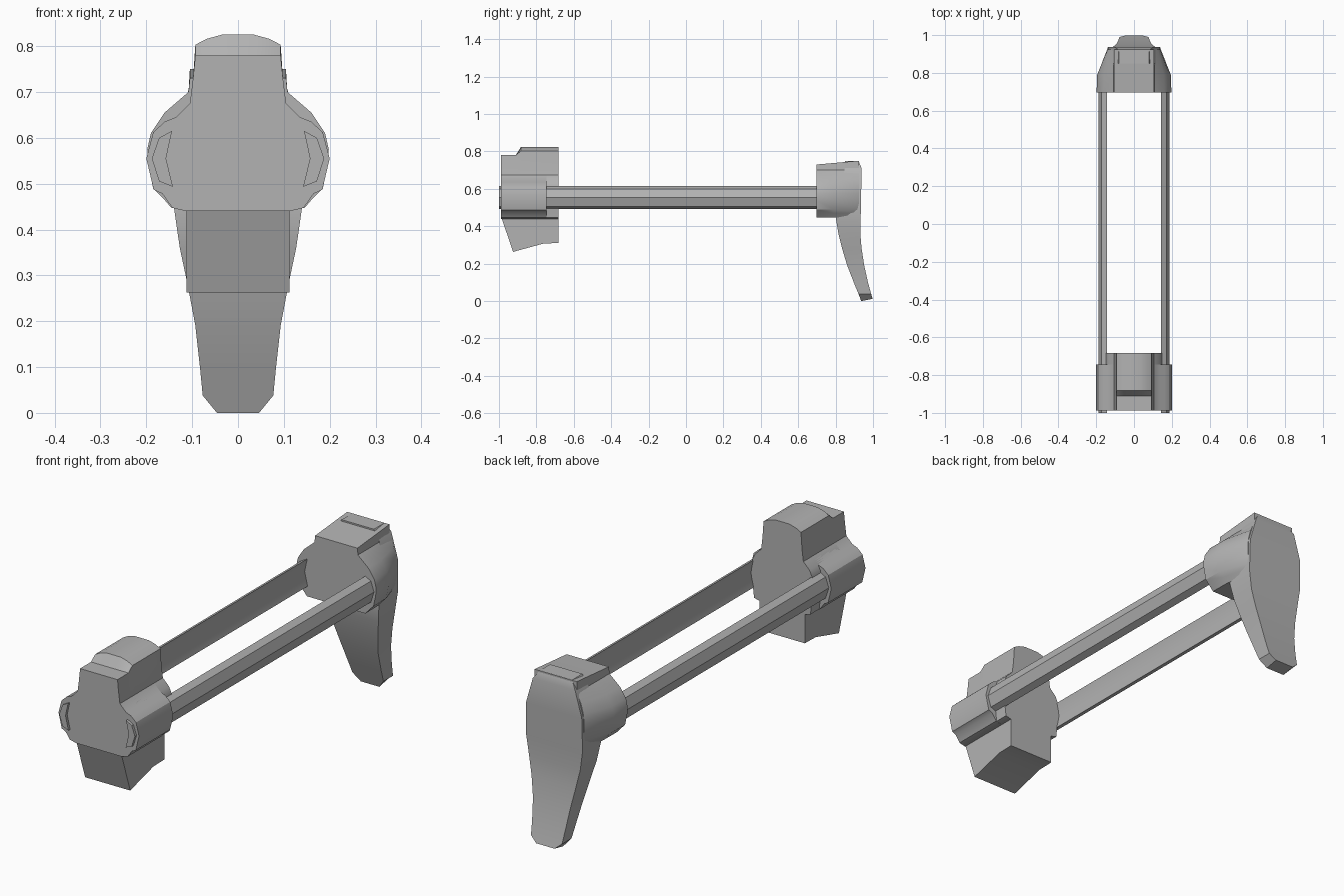
import bpy, bmesh, math

grey = bpy.data.materials.new("mid grey")
grey.diffuse_color = (0.45, 0.45, 0.45, 1)


def loft(name, rings, smooth=30):
    """Skin a list of equal-length point rings and cap both ends."""
    bm = bmesh.new()
    rows = [[bm.verts.new(p) for p in r] for r in rings]
    n = len(rows[0])
    for a, b in zip(rows, rows[1:]):
        for i in range(n):
            j = (i + 1) % n
            bm.faces.new((a[i], a[j], b[j], b[i]))
    bm.faces.new(rows[0])
    bm.faces.new(rows[-1])
    bmesh.ops.recalc_face_normals(bm, faces=bm.faces)
    mesh = bpy.data.meshes.new(name)
    bm.to_mesh(mesh)
    bm.free()
    mesh.materials.append(grey)
    ob = bpy.data.objects.new(name, mesh)
    bpy.context.collection.objects.link(ob)
    bpy.context.view_layer.objects.active = ob
    ob.select_set(True)
    bpy.ops.object.shade_smooth_by_angle(angle=math.radians(smooth))
    ob.select_set(False)
    return ob


def mirror(half):
    """Close a right-hand outline with its mirror image."""
    return half + [(-x, z) for x, z in reversed(half)]


def extrude(name, outline, y0, y1):
    return loft(name, [[(x, y, z) for x, z in outline] for y in (y0, y1)])


# front block: wide shell with side lobes
shell = mirror([(0.093, 0.78), (0.098, 0.73), (0.105, 0.675), (0.135, 0.645),
                (0.16, 0.635), (0.185, 0.612), (0.2, 0.555), (0.184, 0.487),
                (0.165, 0.478), (0.143, 0.447), (0.112, 0.44)])
low_shell = [(x, min(z, 0.68)) for x, z in shell]
extrude("front_shell", shell, -0.988, -0.91)
extrude("front_lobes", mirror([(0.105, 0.675), (0.135, 0.645), (0.16, 0.635),
                               (0.185, 0.612), (0.2, 0.555), (0.184, 0.487),
                               (0.165, 0.478), (0.143, 0.447), (0.112, 0.44)]),
        -0.91, -0.745)

# front block: narrower core reaching further back, with an arched cap
core = mirror([(0.035, 0.825), (0.068, 0.816), (0.093, 0.803), (0.098, 0.73),
               (0.105, 0.675), (0.135, 0.645), (0.147, 0.62), (0.155, 0.555),
               (0.145, 0.49), (0.14, 0.447), (0.112, 0.44)])
ramp = [(x, -0.91, min(z, 0.78)) for x, z in core]
loft("front_core", [ramp] + [[(x, y, z) for x, z in core] for y in (-0.882, -0.683)])

# wedge-shaped foot under the front block
foot = [(-0.986, 0.445), (-0.925, 0.263), (-0.76, 0.308), (-0.683, 0.31), (-0.683, 0.445)]
loft("front_foot", [[(x, y, z) for y, z in foot] for x in (-0.112, 0.112)])

# curved side rails
for side, label in ((-1, "left"), (1, "right")):
    rail = [(0.144, 0.615), (0.172, 0.6), (0.188, 0.555), (0.172, 0.505),
            (0.142, 0.493), (0.157, 0.555)]
    extrude(label + "_rail", [(side * x, z) for x, z in rail], -1.0, 0.72)

# rear block, tapering toward the back
rear = mirror([(0.105, 0.73), (0.108, 0.70), (0.16, 0.655), (0.19, 0.61),
               (0.198, 0.575), (0.196, 0.54), (0.185, 0.49), (0.165, 0.47),
               (0.145, 0.447)])
rings = []
for y, width, rise in ((0.697, 0.2, 0), (0.79, 0.197, 0.008), (0.925, 0.142, 0.02)):
    k = (width - 0.105) / (0.2 - 0.105)
    ring = []
    for x, z in rear:
        s = 1 if x > 0 else -1
        ring.append((s * (0.105 + (abs(x) - 0.105) * k), y, z + (rise if z > 0.72 else 0)))
    rings.append(ring)
loft("rear_block", rings)

# rear plate running down into the curved leg: height, front y, back y, half width
stations = [(0.75, 0.85, 0.922, 0.08), (0.715, 0.85, 0.937, 0.105),
            (0.60, 0.83, 0.937, 0.138), (0.45, 0.80, 0.934, 0.14),
            (0.36, 0.815, 0.932, 0.127), (0.28, 0.835, 0.939, 0.11),
            (0.19, 0.862, 0.953, 0.093), (0.10, 0.897, 0.973, 0.083),
            (0.038, 0.922, 0.99, 0.077), (0.002, 0.937, 0.998, 0.046)]
loft("rear_leg", [[(-w, f, z if z > 0.01 else 0.0), (w, f, z if z > 0.01 else 0.0),
                   (w, b, z + (0.01 if z < 0.01 else 0)),
                   (-w, b, z + (0.01 if z < 0.01 else 0))] for z, f, b, w in stations])
